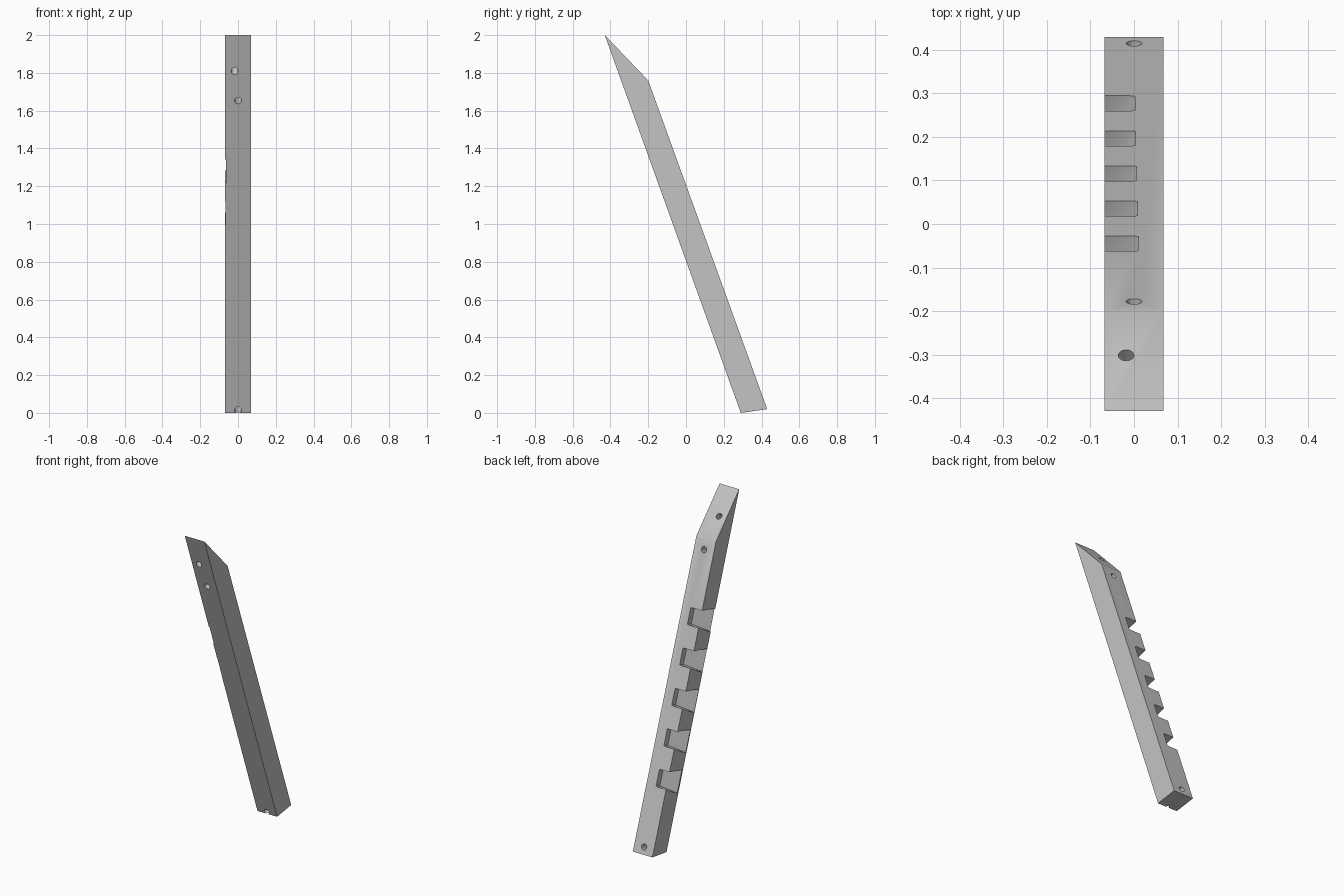
import bpy, bmesh
from mathutils import Vector, Matrix

cube = bpy.data.objects.get("Cube")
if cube:
    bpy.data.objects.remove(cube, do_unlink=True)

HALF = 0.068                                   # half width of the beam
UP = Vector((0, -0.63, 1.74)).normalized()     # along the beam
IN = Vector((0, -UP.z, UP.y))                  # from the back face inward
BACK_FOOT = Vector((0, 0.43, 0.02))


def make_object(name, bm):
    bmesh.ops.recalc_face_normals(bm, faces=bm.faces)
    mesh = bpy.data.meshes.new(name)
    bm.to_mesh(mesh)
    bm.free()
    obj = bpy.data.objects.new(name, mesh)
    bpy.context.collection.objects.link(obj)
    return obj


def on_back(y):
    """Point on the leaning back face at a given y."""
    return BACK_FOOT + UP * ((y - BACK_FOOT.y) / UP.y)


def add_notch(bm, centre, wall, floor):
    """Pocket with a short inner wall and a slanted floor that flares outward."""
    outer = -0.1
    deep = floor + (floor - 0.04) / (wall + HALF) * (-HALF - outer)
    corners = [(wall, -0.02, 0.048, 0.048), (outer, -0.02, 0.048, 0.048),
               (wall, 0.04, 0.048, 0.048), (outer, deep, 0.085, 0.065)]
    verts = []
    for x, depth, low, high in corners:
        for along in (-low, high):
            verts.append(bm.verts.new(centre + IN * depth + UP * along + Vector((x, 0, 0))))
    bmesh.ops.convex_hull(bm, input=verts)


def add_hole(bm, centre, direction):
    """Round drill hole through the beam."""
    turn = direction.to_track_quat('Z', 'Y').to_matrix().to_4x4()
    bmesh.ops.create_cone(bm, cap_ends=True, segments=32, radius1=0.018, radius2=0.018,
                          depth=0.4, matrix=Matrix.Translation(centre) @ turn)


# Leaning beam with a bevelled top and square foot
profile = [(-0.43, 2.0), (-0.20, 1.76), (0.43, 0.02), (0.29, 0.0)]
bm = bmesh.new()
face = bm.faces.new([bm.verts.new((-HALF, y, z)) for y, z in profile])
side = bmesh.ops.extrude_face_region(bm, geom=[face])["geom"]
bmesh.ops.translate(bm, vec=(2 * HALF, 0, 0),
                    verts=[v for v in side if isinstance(v, bmesh.types.BMVert)])
beam = make_object("notched_beam", bm)

# Five notches that get slightly deeper toward the top, and three drill holes
bm = bmesh.new()
for i in range(5):
    add_notch(bm, on_back(0.277 - 0.0805 * i), 0.002 + 0.002 * i, 0.126 + 0.004 * i)
add_hole(bm, on_back(0.415), IN)
add_hole(bm, on_back(-0.178), IN)
add_hole(bm, Vector((-0.018, -0.302, 1.866)), Vector((0, -0.72, -0.69)))
cutter = make_object("notch_and_hole_cutter", bm)
cutter.hide_render = True

# Cut the beam, then drop the cutter
cut = beam.modifiers.new("cuts", 'BOOLEAN')
cut.operation = 'DIFFERENCE'
cut.solver = 'EXACT'
cut.object = cutter
for obj in bpy.context.selected_objects:
    obj.select_set(False)
bpy.context.view_layer.objects.active = beam
beam.select_set(True)
bpy.ops.object.modifier_apply(modifier=cut.name)
bpy.data.objects.remove(cutter, do_unlink=True)

# Plain grey finish
grey = bpy.data.materials.new("light_grey")
grey.use_nodes = True
colour = (0.55, 0.55, 0.55, 1)
grey.diffuse_color = colour
grey.node_tree.nodes["Principled BSDF"].inputs["Base Color"].default_value = colour
beam.data.materials.clear()
beam.data.materials.append(grey)
bpy.ops.object.shade_smooth_by_angle(angle=0.5)
